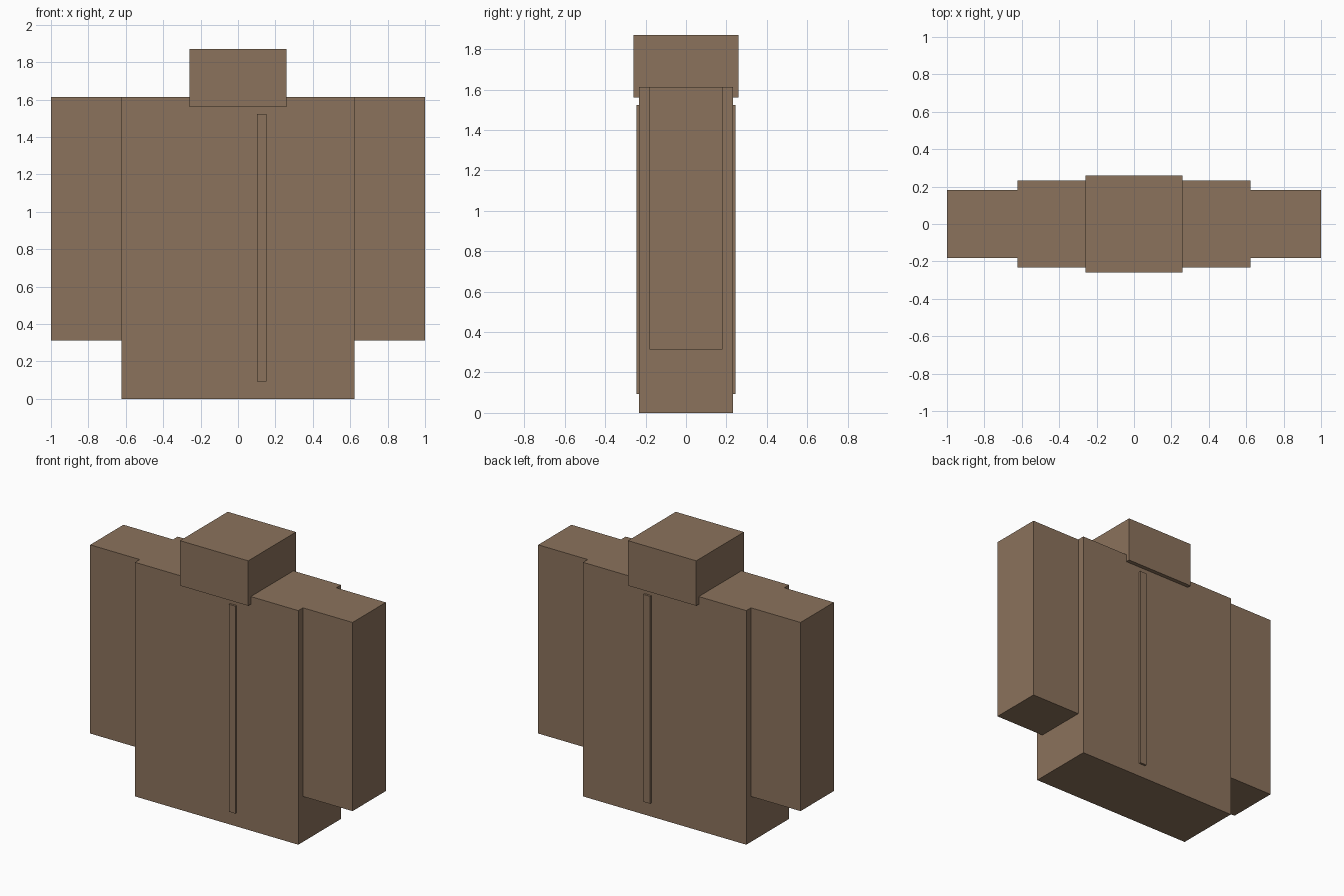
import bpy, bmesh

if "Cube" in bpy.data.objects:
    bpy.data.objects.remove(bpy.data.objects["Cube"])

cloth = bpy.data.materials.new("brown_cloth")
cloth.diffuse_color = (0.26, 0.17, 0.107, 1.0)
cloth.use_nodes = True
cloth.node_tree.nodes["Principled BSDF"].inputs["Base Color"].default_value = cloth.diffuse_color


def box(name, x, y, z):
    """Axis-aligned box from (min, max) ranges."""
    bm = bmesh.new()
    bmesh.ops.create_cube(bm, size=1.0)
    for v in bm.verts:
        v.co = [r[0] if c < 0 else r[1] for c, r in zip(v.co, (x, y, z))]
    mesh = bpy.data.meshes.new(name)
    bm.to_mesh(mesh)
    bm.free()
    mesh.materials.append(cloth)
    obj = bpy.data.objects.new(name, mesh)
    bpy.context.collection.objects.link(obj)
    return obj


# Coat body
box("body", (-0.622, 0.622), (-0.232, 0.232), (0.0, 1.613))

# Collar block, sunk slightly into the body
box("collar", (-0.26, 0.26), (-0.26, 0.26), (1.56, 1.87))

# Sleeves, mirrored left and right
box("sleeve_right", (0.622, 1.0), (-0.181, 0.181), (0.313, 1.613))
box("sleeve_left", (-1.0, -0.622), (-0.181, 0.181), (0.313, 1.613))

# Off-centre seam strip, running through to show on front and back
box("seam_strip", (0.102, 0.152), (-0.246, 0.246), (0.094, 1.523))
